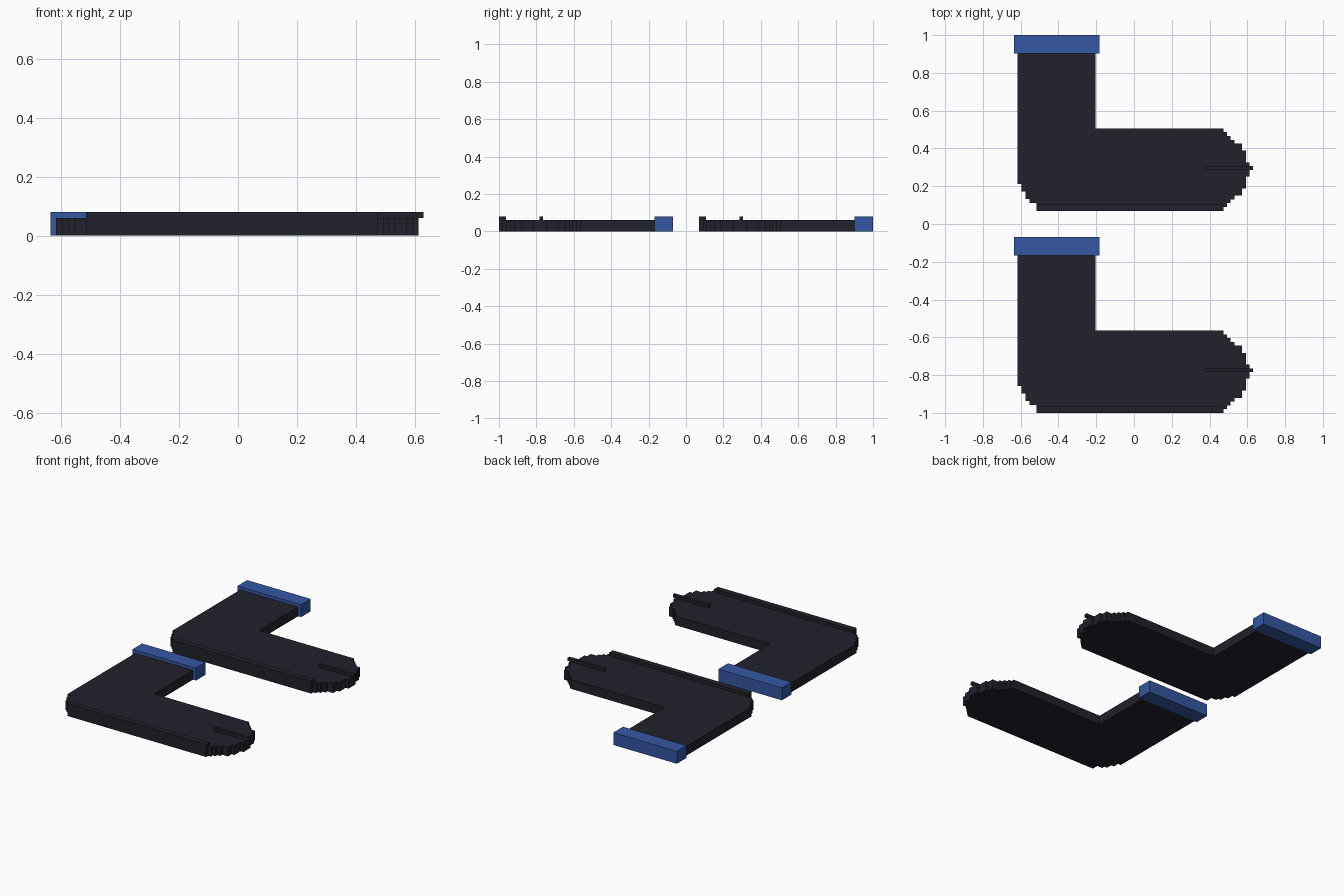
import bpy
import bmesh

cube = bpy.data.objects.get("Cube")
if cube:
    bpy.data.objects.remove(cube, do_unlink=True)


def material(name, rgb):
    mat = bpy.data.materials.new(name)
    mat.use_nodes = True
    mat.diffuse_color = (*rgb, 1)
    mat.node_tree.nodes["Principled BSDF"].inputs["Base Color"].default_value = (*rgb, 1)
    return mat


charcoal = material("charcoal knit", (0.0155, 0.0150, 0.0245))
blue = material("blue cuff", (0.035, 0.095, 0.36))

THICK = 0.06     # flat sock thickness
RAISED = 0.08    # top of seams and cuff
MID = 0.218      # foot centre line above the sole edge


def prism(name, outline, z0, z1, mat, y_offset):
    """Extrude a flat outline straight up."""
    bm = bmesh.new()
    face = bm.faces.new([bm.verts.new((x, y + y_offset, z0)) for x, y in outline])
    ext = bmesh.ops.extrude_face_region(bm, geom=[face], use_keep_orig=True)
    top = [v for v in ext["geom"] if isinstance(v, bmesh.types.BMVert)]
    bmesh.ops.translate(bm, verts=top, vec=(0, 0, z1 - z0))
    bmesh.ops.recalc_face_normals(bm, faces=bm.faces)
    mesh = bpy.data.meshes.new(name)
    bm.to_mesh(mesh)
    bm.free()
    mesh.materials.append(mat)
    obj = bpy.data.objects.new(name, mesh)
    bpy.context.scene.collection.objects.link(obj)
    return obj


def rect(x0, x1, y0, y1):
    return [(x0, y0), (x1, y0), (x1, y1), (x0, y1)]


# Stepped toe: x reached by each step, and its half width
toe_steps = [(0.473, MID), (0.492, 0.198), (0.512, 0.178), (0.532, 0.158),
             (0.573, 0.138), (0.592, 0.10), (0.612, 0.037)]
toe = []
for i, (x, half) in enumerate(toe_steps):
    toe.append((x, half))
    if i + 1 < len(toe_steps):
        toe.append((x, toe_steps[i + 1][1]))
lower_toe = [(x, MID - h) for x, h in toe]
upper_toe = [(x, MID + h) for x, h in reversed(toe)]

# Stepped heel: x of each step and the height where it begins
heel_steps = [(-0.515, 0.0), (-0.553, 0.042), (-0.574, 0.062),
              (-0.595, 0.102), (-0.616, 0.142)]
heel = []
for i, (x, y) in enumerate(heel_steps):
    if i:
        heel.append((heel_steps[i - 1][0], y))
    heel.append((x, y))
heel.reverse()

leg = [(-0.203, 2 * MID), (-0.203, 0.835), (-0.616, 0.835)]
sock_outline = heel + lower_toe + upper_toe + leg

# Two identical socks lying flat
for side, y in (("front", -1.0), ("back", 0.07)):
    prism(side + "_sock_body", sock_outline, 0, THICK, charcoal, y)
    prism(side + "_sole_ridge", rect(-0.515, 0.473, 0, 0.037), THICK, RAISED, charcoal, y)
    prism(side + "_toe_seam", rect(0.373, 0.629, 0.217, 0.236), THICK, RAISED, charcoal, y)
    prism(side + "_cuff", rect(-0.635, -0.182, 0.832, 0.93), 0, RAISED, blue, y)
